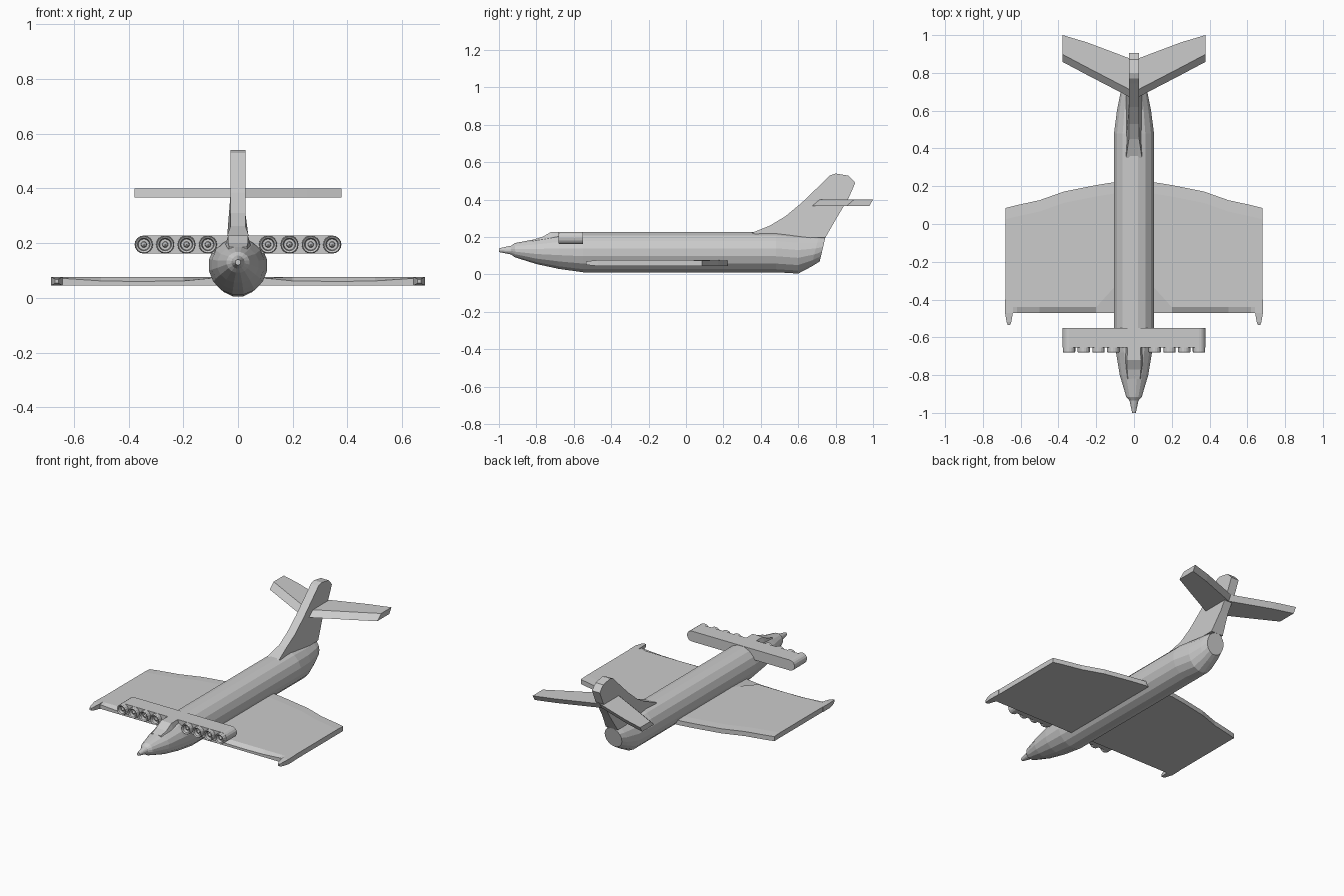
import bpy, bmesh, math

if "Cube" in bpy.data.objects:
    bpy.data.objects.remove(bpy.data.objects["Cube"])


def mesh_object(name, verts, faces):
    me = bpy.data.meshes.new(name)
    me.from_pydata(verts, [], faces)
    bm = bmesh.new()
    bm.from_mesh(me)
    bmesh.ops.remove_doubles(bm, verts=bm.verts, dist=1e-5)
    bmesh.ops.recalc_face_normals(bm, faces=bm.faces)
    bm.to_mesh(me)
    bm.free()
    ob = bpy.data.objects.new(name, me)
    bpy.context.collection.objects.link(ob)
    return ob


def loft(name, rings):
    """Skin a list of equal-length rings and cap both ends."""
    n = len(rings[0])
    verts = [v for r in rings for v in r]
    faces = [(i * n + j, i * n + (j + 1) % n, (i + 1) * n + (j + 1) % n, (i + 1) * n + j)
             for i in range(len(rings) - 1) for j in range(n)]
    faces += [tuple(range(n)), tuple(range(len(verts) - n, len(verts)))]
    return mesh_object(name, verts, faces)


def hull_ring(y, bottom, top, width, lean=0.0, n=16):
    """Elliptical section; lean tips the section so its top sits further back."""
    zc, rz = (top + bottom) / 2, (top - bottom) / 2
    ring = []
    for k in range(n):
        a = 2 * math.pi * (k + 0.5) / n
        s = math.sin(a) / math.cos(math.pi / n)
        ring.append((width * math.cos(a), y + lean * s, zc + rz * s))
    return ring


# Fuselage with nose probe and slanted tail end
loft("fuselage", [hull_ring(*s) for s in [
    (-1.0, 0.120, 0.140, 0.010), (-0.935, 0.107, 0.154, 0.024),
    (-0.915, 0.092, 0.168, 0.042), (-0.80, 0.056, 0.190, 0.077),
    (-0.68, 0.030, 0.214, 0.097), (-0.55, 0.012, 0.226, 0.108),
    (0.48, 0.012, 0.226, 0.108), (0.60, 0.005, 0.215, 0.092),
    (0.69, 0.042, 0.205, 0.073, 0.02), (0.73, 0.07, 0.198, 0.06, 0.015)]])

# Cockpit hump
loft("cockpit", [[(-b, y, z0), (b, y, z0), (t, y, z1), (-t, y, z1)] for y, b, t, z0, z1 in [
    (-0.82, 0.045, 0.032, 0.15, 0.186), (-0.77, 0.055, 0.036, 0.15, 0.200),
    (-0.72, 0.06, 0.036, 0.15, 0.228), (-0.55, 0.06, 0.034, 0.15, 0.228)]])

# Tail fin: side outline thickened, with a flared root
fin = [(0.35, 0.222), (0.45, 0.262), (0.53, 0.31), (0.62, 0.385), (0.745, 0.505), (0.77, 0.53),
       (0.80, 0.54), (0.87, 0.528), (0.905, 0.49), (0.87, 0.41), (0.81, 0.31), (0.745, 0.197),
       (0.45, 0.195)]
loft("tail_fin", [[(s * (0.027 if z > 0.25 else 0.042), y, z) for y, z in fin] for s in (-1, 1)])

# Swept tailplane with a sloping leading edge
loft("tailplane", [[(x, lead, 0.366), (x, lead + 0.04, 0.40), (x, trail, 0.40), (x, trail - 0.02, 0.366)]
                   for x, lead, trail in [(-0.378, 0.858, 1.0), (-0.25, 0.79, 0.962), (0, 0.66, 0.868),
                                          (0.25, 0.79, 0.962), (0.378, 0.858, 1.0)]])

# Wing: sections from root to tip, mirrored
half = [(0.10, 0.222, 0.072, -0.33), (0.20, 0.206, 0.062, -0.44), (0.37, 0.172, 0.060, -0.44),
        (0.50, 0.126, 0.062, -0.44), (0.62, 0.10, 0.070, -0.44), (0.68, 0.085, 0.074, -0.44)]
stations = [(-x, *r) for x, *r in reversed(half)] + half
loft("wing", [[(x, -0.47, 0.045), (x, -0.47, edge), (x, crest, 0.077),
               (x, trail - 0.06, 0.077), (x, trail, 0.074), (x, trail, 0.045)]
              for x, trail, edge, crest in stations])

# Wing-tip spikes
for side, tag in ((-1, "left"), (1, "right")):
    loft("wingtip_spike_" + tag, [
        [(side * (0.662 + dx * w), y, 0.061 + dz * h) for dx, dz in ((-1, -1), (1, -1), (1, 1), (-1, 1))]
        for y, w, h in [(-0.40, 0.02, 0.016), (-0.47, 0.021, 0.016), (-0.52, 0.012, 0.011),
                        (-0.535, 0.006, 0.007)]])

# Engine beam: rounded slab across the nose
R, ZE = 0.033, 0.195
outline = [(s * (0.345 + R * math.sin(a)), ZE + s * R * math.cos(a))
           for s in (1, -1) for a in [math.pi * k / 8 for k in range(9)]]
loft("engine_beam", [[(x, y, z) for x, z in outline] for y in (-0.655, -0.55)])

# Eight engines with lipped intakes and hubs
profile = [(0.033, -0.56), (0.033, -0.676), (0.030, -0.681), (0.023, -0.676),
           (0.020, -0.657), (0.011, -0.657), (0.009, -0.668), (0.001, -0.676)]
for i in range(4):
    for side, tag in ((-1, "left"), (1, "right")):
        cx = side * (0.110 + 0.078 * i)
        loft(f"engine_{tag}_{i + 1}", [
            [(cx + r * math.cos(2 * math.pi * k / 16), y, ZE + r * math.sin(2 * math.pi * k / 16))
             for k in range(16)] for r, y in profile])
